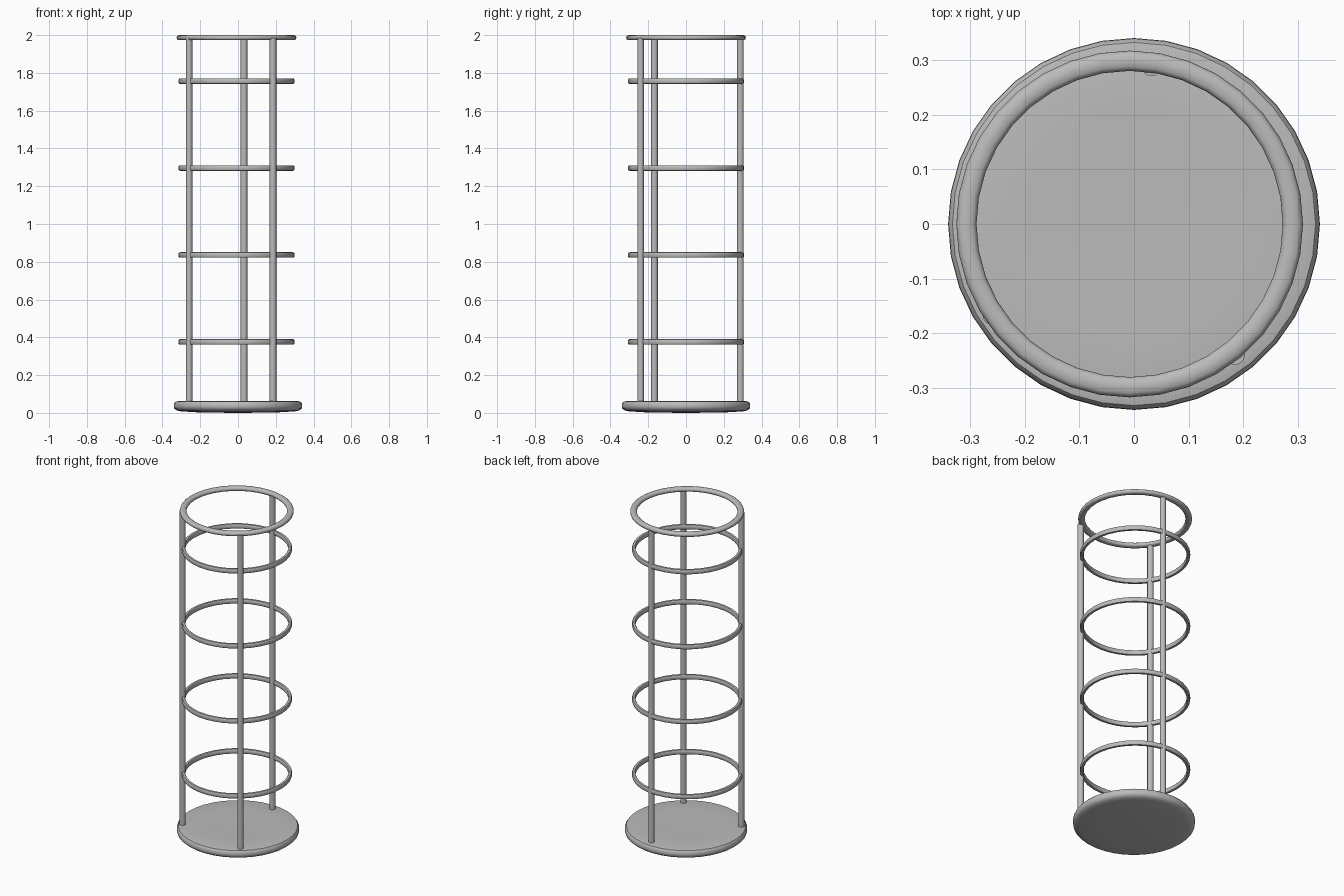
import bpy, bmesh, math

cube = bpy.data.objects.get("Cube")
if cube:
    bpy.data.objects.remove(cube, do_unlink=True)

grey = bpy.data.materials.new("satin grey")
grey.use_nodes = True
color = (0.5, 0.5, 0.5, 1)
grey.diffuse_color = color
grey.node_tree.nodes["Principled BSDF"].inputs["Base Color"].default_value = color

CENTRE_X = -0.008


def finish(obj, name, angle=40):
    obj.name = name
    obj.data.materials.clear()
    obj.data.materials.append(grey)
    bpy.ops.object.select_all(action='DESELECT')
    obj.select_set(True)
    bpy.context.view_layer.objects.active = obj
    bpy.ops.object.shade_smooth_by_angle(angle=math.radians(angle))


def lathe(name, profile, location, closed=False, steps=36):
    """Spin a radius/height profile about the vertical axis."""
    bm = bmesh.new()
    verts = [bm.verts.new((r, 0, z)) for r, z in profile]
    pairs = list(zip(verts, verts[1:]))
    if closed:
        pairs.append((verts[-1], verts[0]))
    edges = [bm.edges.new(p) for p in pairs]
    bmesh.ops.spin(bm, geom=verts + edges, cent=(0, 0, 0), axis=(0, 0, 1),
                   angle=math.tau, steps=steps, use_duplicate=False)
    bmesh.ops.remove_doubles(bm, verts=bm.verts, dist=0.0001)
    bmesh.ops.recalc_face_normals(bm, faces=bm.faces)
    mesh = bpy.data.meshes.new(name)
    bm.to_mesh(mesh)
    bm.free()
    obj = bpy.data.objects.new(name, mesh)
    bpy.context.collection.objects.link(obj)
    obj.location = location
    finish(obj, name)


def hoop(name, radius, half_width, half_height, z, power):
    """Ring with a rounded cross-section; a low power makes it squarer."""
    profile = []
    for i in range(12):
        a = math.tau * i / 12
        c, s = math.cos(a), math.sin(a)
        profile.append((radius + half_width * math.copysign(abs(c) ** power, c),
                        half_height * math.copysign(abs(s) ** power, s)))
    lathe(name, profile, (CENTRE_X, 0, z), closed=True)


# Round base with softened rims
lathe("base", [(0, 0), (0.2, 0.002), (0.3, 0.008), (0.325, 0.013), (0.338, 0.024),
               (0.34, 0.035), (0.339, 0.05), (0.332, 0.059), (0.318, 0.062),
               (0.2, 0.06), (0, 0.058)], (0, 0, 0))

# Thicker top rim and four slim hoops
hoop("top_rim", 0.2985, 0.0185, 0.0135, 1.9865, 0.8)
for i in range(4):
    hoop(f"hoop_{i + 1}", 0.297, 0.010, 0.0145, 0.376 + 0.46 * i, 0.6)

# Upright rods from base to top rim
rods = {"right_rod": (-0.259, -0.167), "left_rod": (0.185, -0.24), "back_rod": (0.032, 0.288)}
BOTTOM, TOP = 0.05, 1.985
for name, (x, y) in rods.items():
    bpy.ops.mesh.primitive_cylinder_add(vertices=16, radius=0.0175, depth=TOP - BOTTOM,
                                        location=(x, y, (TOP + BOTTOM) / 2))
    finish(bpy.context.object, name)
